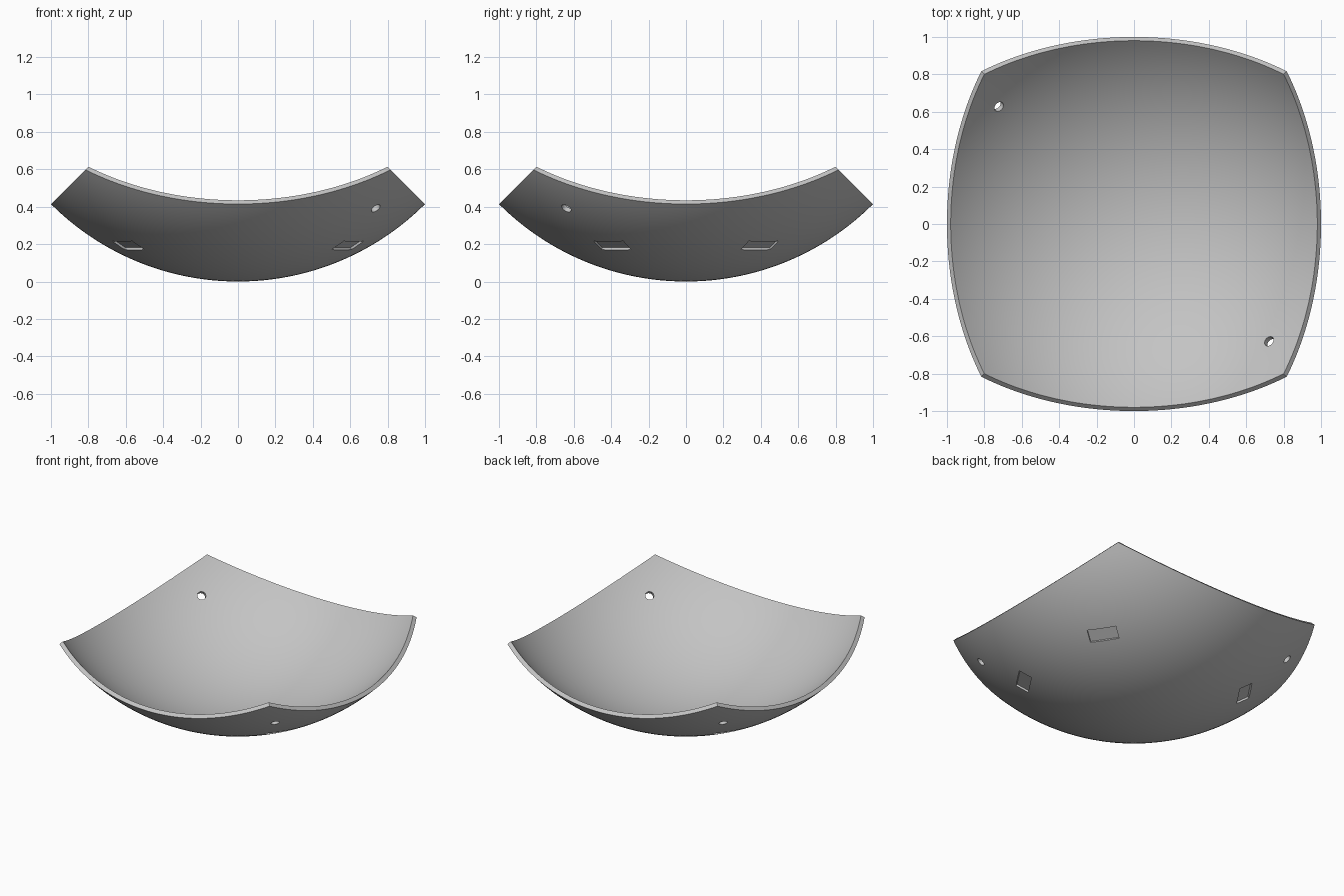
import bpy, bmesh, math
from mathutils import Matrix, Vector

if "Cube" in bpy.data.objects:
    bpy.data.objects.remove(bpy.data.objects["Cube"], do_unlink=True)

OUTER = math.sqrt(2)      # outer sphere radius
INNER = 1.386             # inner sphere radius
CENTRE = Vector((0, 0, OUTER))
STEPS = 64

grey = bpy.data.materials.new("plain grey")
grey.use_nodes = True
colour = (0.55, 0.55, 0.55, 1)
grey.diffuse_color = colour
grey.node_tree.nodes["Principled BSDF"].inputs["Base Color"].default_value = colour


def add_object(name, bm):
    mesh = bpy.data.meshes.new(name)
    bmesh.ops.recalc_face_normals(bm, faces=bm.faces)
    bm.to_mesh(mesh)
    bm.free()
    mesh.materials.append(grey)
    obj = bpy.data.objects.new(name, mesh)
    bpy.context.collection.objects.link(obj)
    return obj


def on_shell(x, y):
    """Frame on the outer sphere: local z points outward, y runs level."""
    polar = math.pi - math.asin(math.hypot(x, y) / OUTER)
    return (Matrix.Translation(CENTRE)
            @ Matrix.Rotation(math.atan2(y, x), 4, "Z")
            @ Matrix.Rotation(polar, 4, "Y")
            @ Matrix.Translation((0, 0, OUTER)))


# Curved shell: one sixth of a hollow sphere, with rims cut at 45 degrees
bm = bmesh.new()
bmesh.ops.create_grid(bm, x_segments=STEPS, y_segments=STEPS, size=1)
for v in bm.verts:
    spread = [math.tan(c * math.pi / 4) for c in v.co.xy]
    v.co = Vector((*spread, -1)).normalized() * OUTER
skin = bmesh.ops.extrude_face_region(bm, geom=bm.faces[:], use_keep_orig=True)
for v in skin["geom"]:
    if isinstance(v, bmesh.types.BMVert):
        v.co *= INNER / OUTER
bmesh.ops.translate(bm, verts=bm.verts, vec=CENTRE)
shell = add_object("curved_shell", bm)

# Cutters: four shallow pockets outside, two holes in opposite corners
bm = bmesh.new()
for sx in (-1, 1):
    for sy in (-1, 1):
        size = Matrix.Diagonal((0.09, 0.19, 0.032, 1))
        bmesh.ops.create_cube(bm, size=1, matrix=on_shell(sx * 0.588, sy * 0.394) @ size)
for side in (-1, 1):
    bmesh.ops.create_cone(bm, cap_ends=True, segments=32, radius1=0.028, radius2=0.028,
                          depth=0.2, matrix=on_shell(side * 0.737, -side * 0.64))
cutter = add_object("cutter", bm)
cutter.hide_render = True

# Cut the shell, then drop the cutter
cut = shell.modifiers.new("cut", "BOOLEAN")
cut.operation = "DIFFERENCE"
cut.solver = "EXACT"
cut.object = cutter
bpy.ops.object.select_all(action="DESELECT")
shell.select_set(True)
bpy.context.view_layer.objects.active = shell
bpy.ops.object.modifier_apply(modifier=cut.name)
bpy.data.objects.remove(cutter, do_unlink=True)
bpy.ops.object.shade_smooth_by_angle(angle=math.radians(30))
